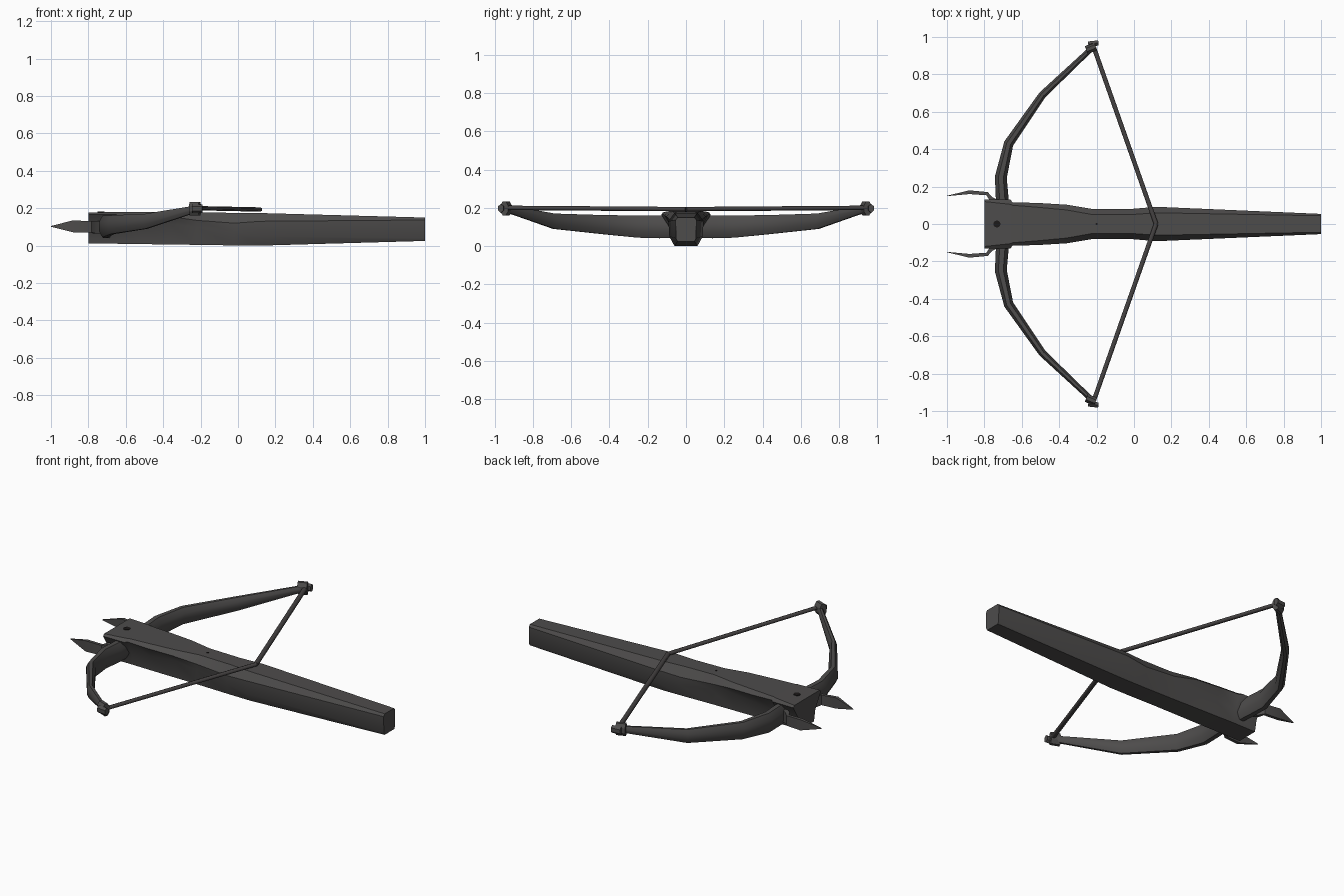
import bpy, bmesh, math
from mathutils import Vector

if "Cube" in bpy.data.objects:
    bpy.data.objects.remove(bpy.data.objects["Cube"])


def material(name, rgb):
    m = bpy.data.materials.new(name)
    m.diffuse_color = (*rgb, 1)
    m.use_nodes = True
    m.node_tree.nodes["Principled BSDF"].inputs["Base Color"].default_value = m.diffuse_color
    return m


IRON = material("dark grey", (0.075, 0.072, 0.071))
CORD = material("dark cord grey", (0.06, 0.055, 0.055))
HOLE = material("near black", (0.012, 0.01, 0.01))


def loft(name, rings, mat, angle=35):
    """Skin a list of equal-length point rings and cap both ends."""
    bm = bmesh.new()
    vs = [[bm.verts.new(p) for p in r] for r in rings]
    n = len(rings[0])
    for a, b in zip(vs, vs[1:]):
        for i in range(n):
            j = (i + 1) % n
            bm.faces.new((a[i], a[j], b[j], b[i]))
    bm.faces.new(vs[0])
    bm.faces.new(vs[-1])
    bmesh.ops.recalc_face_normals(bm, faces=bm.faces)
    me = bpy.data.meshes.new(name)
    bm.to_mesh(me)
    bm.free()
    ob = bpy.data.objects.new(name, me)
    bpy.context.collection.objects.link(ob)
    me.materials.append(mat)
    bpy.context.view_layer.objects.active = ob
    bpy.ops.object.select_all(action='DESELECT')
    ob.select_set(True)
    bpy.ops.object.shade_smooth_by_angle(angle=math.radians(angle))
    return ob


def sweep(name, path, mat, sides=8, angle=35):
    """Path rows: x, y, z, half width in plan, half height."""
    pts = [Vector(p[:3]) for p in path]
    rings = []
    for k, p in enumerate(path):
        d = pts[min(k + 1, len(pts) - 1)] - pts[max(k - 1, 0)]
        side = Vector((-d.y, d.x, 0)).normalized()
        rings.append([])
        for i in range(sides):
            t = 2 * math.pi * (i + .5) / sides
            s = 1 / math.cos(math.pi / sides)
            rings[-1].append(pts[k] + side * p[3] * s * math.cos(t)
                             + Vector((0, 0, p[4] * s * math.sin(t))))
    return loft(name, rings, mat, angle)


def mirror_y(ob):
    m = ob.modifiers.new("mirror", 'MIRROR')
    m.use_axis = (False, True, False)
    return ob


# Stock: x, bottom half width, shoulder half width, flat-top half width,
# bottom z, underside-of-flare z, shoulder z, top z
stations = [
    (-0.80, .065, .130, .120, .010, .075, .165, .176),
    (-0.66, .065, .130, .105, .010, .085, .165, .180),
    (-0.65, .065, .115, .100, .010, .085, .165, .180),
    (-0.52, .064, .113, .090, .008, .100, .160, .180),
    (-0.36, .062, .103, .075, .006, .115, .155, .180),
    (-0.22, .060, .080, .050, .004, .100, .135, .178),
    (-0.02, .060, .080, .050, .001, .070, .120, .175),
    (0.12, .060, .092, .060, .000, .050, .130, .174),
    (1.00, .045, .054, .044, .025, .040, .137, .150),
]
rings = []
for x, b, s, t, z0, zm, zs, z1 in stations:
    # the lower wall stays narrow under the flared head, then widens to the butt
    m = b + (.012 if x < -.3 else (s - b) * .85)
    half = [(b, z0), (m, zm), (s, zs), (t, z1)]
    ring = [(x, y, z) for y, z in half] + [(x, -y, z) for y, z in reversed(half)]
    rings.append(ring)
loft("stock", rings, IRON)

# Bow limbs
limb = [
    (-.70, .05, .100, .034, .058),
    (-.705, .14, .100, .034, .059),
    (-.712, .25, .102, .032, .058),
    (-.67, .43, .112, .026, .050),
    (-.49, .69, .130, .020, .040),
    (-.22, .945, .197, .014, .018),
]
mirror_y(sweep("bow_limb", limb, IRON))

# Limb-tip nocks: a wrapped collar and a small end cap
mirror_y(sweep("limb_tip_collar", [(-.255, .930, .197, .022, .036),
                                   (-.205, .950, .197, .022, .036)], IRON, 8, 30))
mirror_y(sweep("limb_tip_cap", [(-.245, .962, .197, .014, .020),
                                (-.190, .968, .197, .014, .020)], IRON, 6, 30))

# Bow string
mirror_y(sweep("bow_string", [(-.215, .945, .200, .012, .010),
                              (.118, 0, .193, .012, .010)], CORD, 6, 65))

# Front prongs hooked out of the head
prong = [
    (-.73, .115, .098, .012, .034),
    (-.765, .135, .098, .012, .034),
    (-.785, .162, .100, .009, .030),
    (-.88, .170, .103, .010, .032),
    (-1.0, .150, .103, .001, .002),
]
mirror_y(sweep("prong", prong, IRON, 4, 30))

# Dark pin hole on the head and small notch on the deck
for name, x, r, z in (("pin_hole", -.733, .019, .179), ("deck_notch", -.2, .006, .178)):
    bpy.ops.mesh.primitive_cylinder_add(vertices=10, radius=r, depth=.004, location=(x, 0, z))
    bpy.context.object.name = name
    bpy.context.object.data.materials.append(HOLE)
